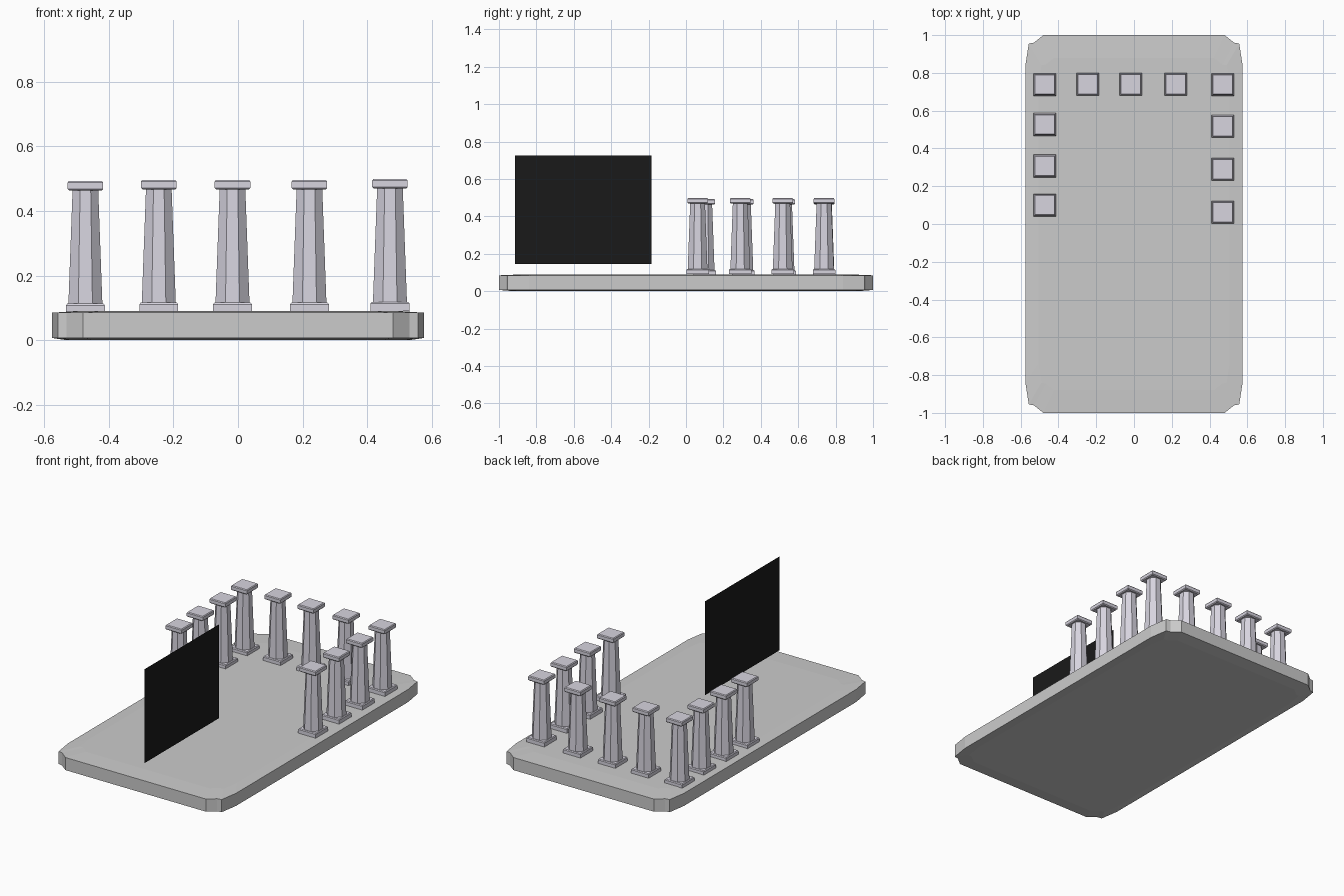
import bpy, bmesh, math

if "Cube" in bpy.data.objects:
    bpy.data.objects.remove(bpy.data.objects["Cube"])


def material(name, rgb):
    m = bpy.data.materials.new(name)
    m.diffuse_color = (*rgb, 1)
    m.use_nodes = True
    m.node_tree.nodes["Principled BSDF"].inputs["Base Color"].default_value = m.diffuse_color
    return m


def loft(bm, rings):
    # Skin a stack of equal-length rings and close both ends
    loops = [[bm.verts.new(p) for p in r] for r in rings]
    n = len(loops[0])
    for a, b in zip(loops, loops[1:]):
        for i in range(n):
            j = (i + 1) % n
            bm.faces.new((a[i], a[j], b[j], b[i]))
    bm.faces.new(loops[0][::-1])
    bm.faces.new(loops[-1])


def finish(bm, name, mat=None):
    bmesh.ops.recalc_face_normals(bm, faces=bm.faces)
    me = bpy.data.meshes.new(name)
    bm.to_mesh(me)
    bm.free()
    if mat:
        me.materials.append(mat)
    ob = bpy.data.objects.new(name, me)
    bpy.context.collection.objects.link(ob)
    return ob


def ngon(r, z, n):
    # Regular polygon with a flat side facing the front
    return [(r * math.cos(math.tau * (i + .5) / n), r * math.sin(math.tau * (i + .5) / n), z)
            for i in range(n)]


def square(h, z):
    return ngon(h * math.sqrt(2), z, 4)


# Base slab: clipped corners, gently raised top and bottom
corner = [(.575, .84), (.557, .955), (.53, .96), (.48, 1.0)]
outline = (corner + [(-x, y) for x, y in corner[::-1]]
           + [(-x, -y) for x, y in corner] + [(x, -y) for x, y in corner[::-1]])
bm = bmesh.new()
loft(bm, [[(x * s, y * s, z) for x, y in outline]
          for s, z in ((.92, 0), (1, .007), (1, .085), (.88, .09))])
finish(bm, "base_slab")

# Column mesh: plinth, tapered shaft and cap
stone = material("stone", (.68, .66, .74))
bm = bmesh.new()
loft(bm, [square(h, z) for h, z in ((.06, .085), (.06, .108), (.056, .113))])
loft(bm, [ngon(r, z, 8) for r, z in ((.057, .11), (.043, .462), (.045, .47))])
loft(bm, [square(h, z) for h, z in ((.05, .463), (.055, .468), (.055, .488), (.051, .493))])
first = finish(bm, "column_1", stone)

# Column positions around three sides of the slab
left = [(-.472, y, 0) for y in (.10, .307, .527, .738)]
back = [(x, .74, .003) for x in (-.245, -.017, .221)]
right = [(.47, y, .006) for y in (.738, .517, .29, .062)]
spots = left + back + right
first.location = spots[0]
for i, p in enumerate(spots[1:], 2):
    ob = bpy.data.objects.new(f"column_{i}", first.data)
    ob.location = p
    bpy.context.collection.objects.link(ob)

# Thin upright black panel
bm = bmesh.new()
bm.faces.new([bm.verts.new((0, y, z)) for y, z in
              ((-.914, .145), (-.185, .145), (-.185, .725), (-.914, .725))])
finish(bm, "upright_panel", material("black", (.01, .01, .01)))
